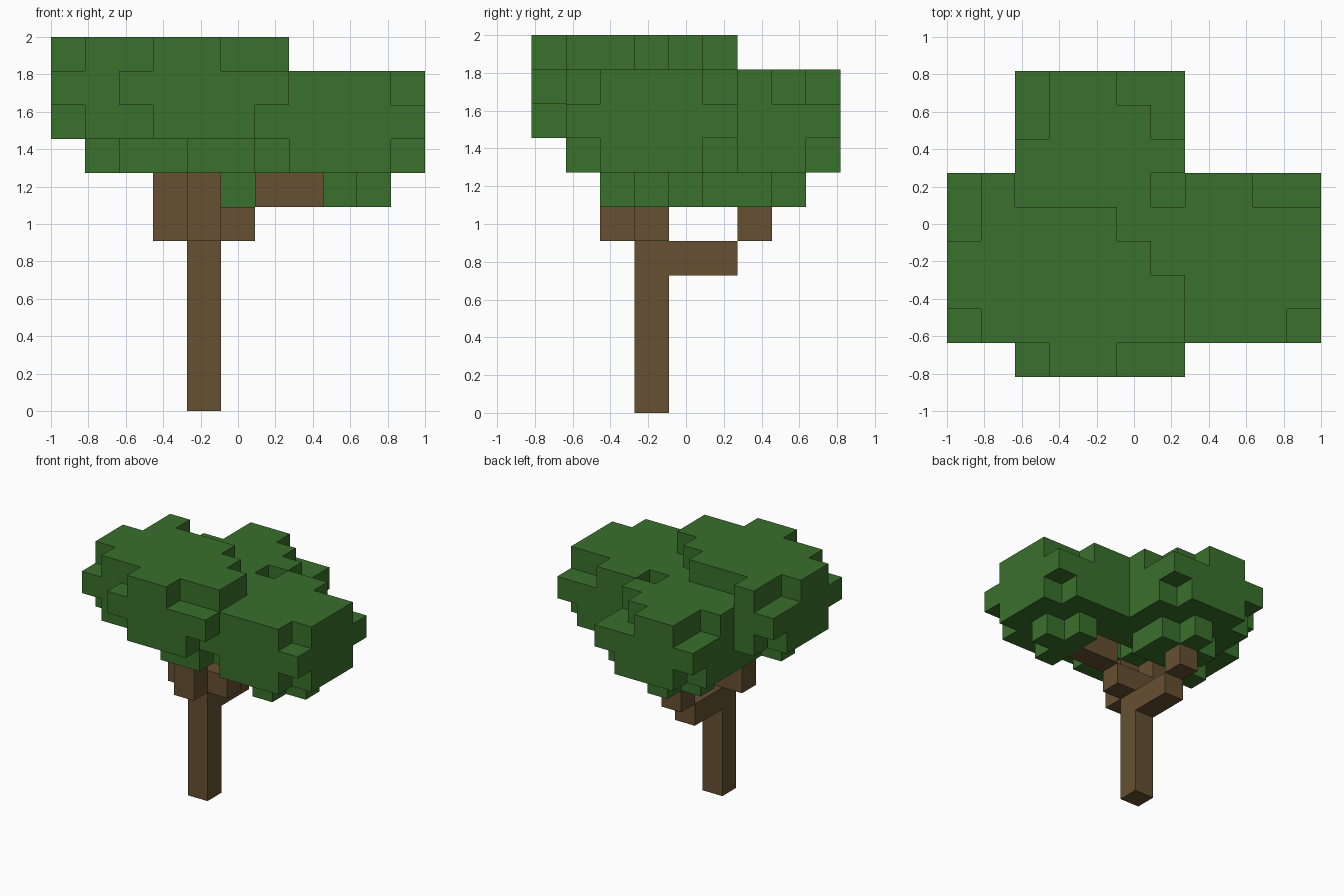
import bpy
import bmesh
from mathutils import Vector

if "Cube" in bpy.data.objects:
    bpy.data.objects.remove(bpy.data.objects["Cube"], do_unlink=True)

UNIT = 2 / 11                                # edge of one block
ORIGIN = Vector((-1, -4.5 * UNIT, 0))        # corner of block (0, 0, 0)


def make_material(name, colour):
    mat = bpy.data.materials.new(name)
    mat.use_nodes = True
    mat.diffuse_color = (*colour, 1)
    mat.node_tree.nodes["Principled BSDF"].inputs["Base Color"].default_value = (*colour, 1)
    return mat


def block_run(a, b):
    """All blocks in the box from corner block a to corner block b."""
    return {(x, y, z) for x in range(a[0], b[0] + 1)
            for y in range(a[1], b[1] + 1) for z in range(a[2], b[2] + 1)}


def clump(cx, cy, top, top_cuts, low_cuts, extra=()):
    """Leaf clump: trimmed top, full square, trimmed square, small cross."""
    square = [(dx, dy) for dx in range(-2, 3) for dy in range(-2, 3)]
    cross = [d for d in square if abs(d[0]) + abs(d[1]) < 2]
    layers = ([d for d in square if d not in top_cuts], square,
              [d for d in square if d not in low_cuts], cross + list(extra))
    return {(cx + dx, cy + dy, top - n)
            for n, layer in enumerate(layers) for dx, dy in layer}


def build(name, cells, solid, mat):
    """Outer skin of the cells; sides touching any solid block are left out."""
    bm = bmesh.new()
    verts = {}

    def vert(p):
        if p not in verts:
            verts[p] = bm.verts.new(ORIGIN + Vector(p) * UNIT)
        return verts[p]

    for cell in sorted(cells):
        for axis in range(3):
            u, v = (axis + 1) % 3, (axis + 2) % 3
            for side in (0, 1):
                near = list(cell)
                near[axis] += 2 * side - 1
                if tuple(near) in solid:
                    continue
                ring = []
                for du, dv in ((0, 0), (1, 0), (1, 1), (0, 1)):
                    p = list(cell)
                    p[axis] += side
                    p[u] += du
                    p[v] += dv
                    ring.append(vert(tuple(p)))
                bm.faces.new(ring if side else ring[::-1])
    mesh = bpy.data.meshes.new(name)
    bm.to_mesh(mesh)
    bm.free()
    mesh.materials.append(mat)
    obj = bpy.data.objects.new(name, mesh)
    bpy.context.collection.objects.link(obj)


# Trunk and the four branches that climb to the clumps
wood = block_run((4, 3, 0), (4, 3, 5))
wood |= block_run((4, 4, 4), (4, 5, 4)) | {(4, 6, 5)}        # back
wood |= {(5, 3, 5)} | block_run((6, 3, 6), (7, 3, 6))        # left
wood |= block_run((4, 2, 5), (4, 2, 6))                      # front
wood |= block_run((3, 3, 5), (3, 3, 6))                      # right

# Leaf clumps
leaves = clump(2, 3, 10, [(-2, -2), (-2, 1), (-2, 2), (0, 2), (1, 2), (2, 2)],
               [(-2, -2), (-2, 2)])
leaves |= clump(4, 2, 10, [(-2, -2), (1, -2), (2, -2), (2, 1), (1, 2), (2, 2)],
                [(-2, -2), (2, -2)], [(1, -1)])
leaves |= clump(8, 3, 9, [(2, -2), (1, 2), (2, 2), (-2, 2)],
                [(2, -2), (2, 2), (-2, -2)])
leaves |= clump(4, 6, 9, [(-2, 1), (-2, 2), (1, 2), (2, 2), (2, 1), (2, -1)],
                [(2, 2), (-2, 2)], [(1, -1)])
leaves -= wood

solid = wood | leaves
build("trunk_and_branches", wood, solid, make_material("bark_brown", (0.133, 0.08, 0.032)))
build("foliage", leaves, solid, make_material("leaf_green", (0.042, 0.162, 0.025)))
